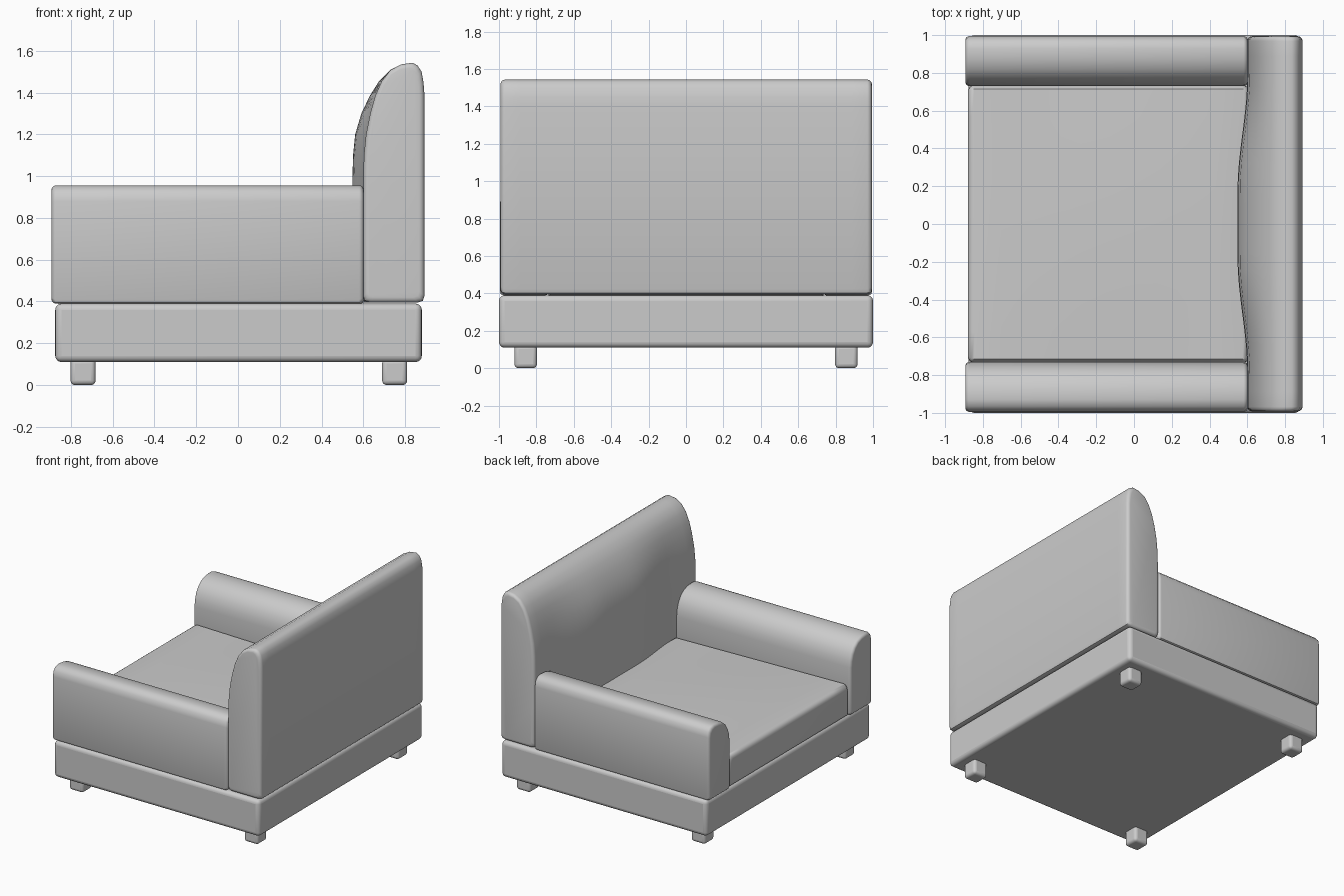
import bpy, bmesh, math
from mathutils import Vector

if "Cube" in bpy.data.objects:
    bpy.data.objects.remove(bpy.data.objects["Cube"])


def finish(bm, name, bevel=0.0):
    bmesh.ops.recalc_face_normals(bm, faces=bm.faces)
    mesh = bpy.data.meshes.new(name)
    bm.to_mesh(mesh)
    bm.free()
    ob = bpy.data.objects.new(name, mesh)
    bpy.context.collection.objects.link(ob)
    if bevel:
        mod = ob.modifiers.new("soft_edges", 'BEVEL')
        mod.width = bevel
        mod.segments = 4
        mod.limit_method = 'ANGLE'
        mod.angle_limit = math.radians(50)
    bpy.ops.object.select_all(action='DESELECT')
    ob.select_set(True)
    bpy.context.view_layer.objects.active = ob
    bpy.ops.object.shade_smooth_by_angle(angle=math.radians(40))
    return ob


def box(name, lo, hi, bevel):
    bm = bmesh.new()
    bmesh.ops.create_cube(bm, size=1)
    for v in bm.verts:
        v.co = Vector([l + (p + 0.5) * (h - l) for l, h, p in zip(lo, hi, v.co.copy())])
    return finish(bm, name, bevel)


def loft(name, profile, t0, t1, r, place, steps=1):
    """Sweep a closed (depth, height) profile from t0 to t1 with rounded ends."""
    us, zs = [p[0] for p in profile], [p[1] for p in profile]
    cu, cz = (min(us) + max(us)) / 2, (min(zs) + max(zs)) / 2
    wu, wz = (max(us) - min(us)) / 2, (max(zs) - min(zs)) / 2
    arc = [(r * (1 - math.sin(a)), r * (1 - math.cos(a)))
           for a in [math.radians(d) for d in (90, 67, 45, 22, 0)]]
    stations = [(t0 + t, inset) for t, inset in arc]
    stations += [(t0 + r + (t1 - t0 - 2 * r) * i / steps, 0) for i in range(1, steps)]
    stations += [(t1 - t, inset) for t, inset in reversed(arc)]
    bm = bmesh.new()
    rings = []
    n = len(profile)
    for t, d in stations:
        rings.append([bm.verts.new(place(t, cu + (u - cu) * (wu - d) / wu,
                                         cz + (z - cz) * (wz - d) / wz))
                      for u, z in profile])
    for a, b in zip(rings, rings[1:]):
        for i in range(n):
            j = (i + 1) % n
            bm.faces.new((a[i], a[j], b[j], b[i]))
    bm.faces.new(rings[0])
    bm.faces.new(rings[-1])
    return finish(bm, name)


# Base
box("base", (-0.875, -1.0, 0.11), (0.88, 1.0, 0.39), 0.03)

# Feet
for sx, x in (("left", -0.742), ("right", 0.75)):
    for sy, y in (("front", -0.857), ("back", 0.857)):
        box(f"{sy}_{sx}_foot", (x - 0.06, y - 0.06, 0.0), (x + 0.06, y + 0.06, 0.125), 0.022)


# Seat cushion: gently crowned top, slightly higher at the open end
def seat_place(t, u, z):
    rise = max(0, (z - 0.385) / 0.235)
    a, b = (t + 0.135) / 1.49, u / 1.47
    crown = 0.015 * math.cos(math.pi * a) * math.cos(math.pi * b)
    return (t, u, z + rise * (crown - 0.03 * a))


seat_profile = [(-0.735, 0.385), (-0.735, 0.58), (-0.73, 0.605), (-0.715, 0.62)]
seat_profile += [(-0.715 + 0.143 * i, 0.62) for i in range(1, 10)]
seat_profile += [(0.715, 0.62), (0.73, 0.605), (0.735, 0.58), (0.735, 0.385)]
loft("seat_cushion", seat_profile, -0.88, 0.61, 0.035, seat_place, steps=10)

# Armrests: upright outside, rounded toward the seat
arm_profile = [(0.75, 0.39), (0.735, 0.396), (0.73, 0.41), (0.73, 0.76), (0.736, 0.81),
               (0.752, 0.86), (0.78, 0.903), (0.82, 0.935), (0.87, 0.951), (0.93, 0.956),
               (0.965, 0.946), (0.988, 0.921), (0.995, 0.88), (0.995, 0.41),
               (0.99, 0.396), (0.975, 0.39)]
for side, s in (("front", -1), ("back", 1)):
    loft(f"{side}_armrest", arm_profile, -0.893, 0.602, 0.022,
         lambda t, u, z, s=s: (t, s * u, z))


# Backrest: flat rear, rounded top, padded bulge in the middle of the seat side
def back_place(t, u, z):
    k = min(1, max(0, (0.78 - abs(t)) / 0.6))
    k = k * k * (3 - 2 * k)
    depth = max(0, min(1, (0.82 - u) / 0.13))
    height = max(0, min(1, (1.52 - z) / 0.27))
    return (u - 0.052 * k * depth * height, t, z)


back_profile = [(0.63, 0.395), (0.607, 0.403), (0.6, 0.425), (0.6, 0.7), (0.6, 1.0),
                (0.603, 1.1), (0.613, 1.2), (0.633, 1.3), (0.657, 1.385), (0.688, 1.455),
                (0.73, 1.508), (0.78, 1.535), (0.835, 1.543), (0.86, 1.53), (0.879, 1.5),
                (0.888, 1.45), (0.892, 1.4), (0.892, 0.425), (0.885, 0.403), (0.86, 0.395)]
loft("backrest", back_profile, -0.992, 0.994, 0.025, back_place, steps=24)
